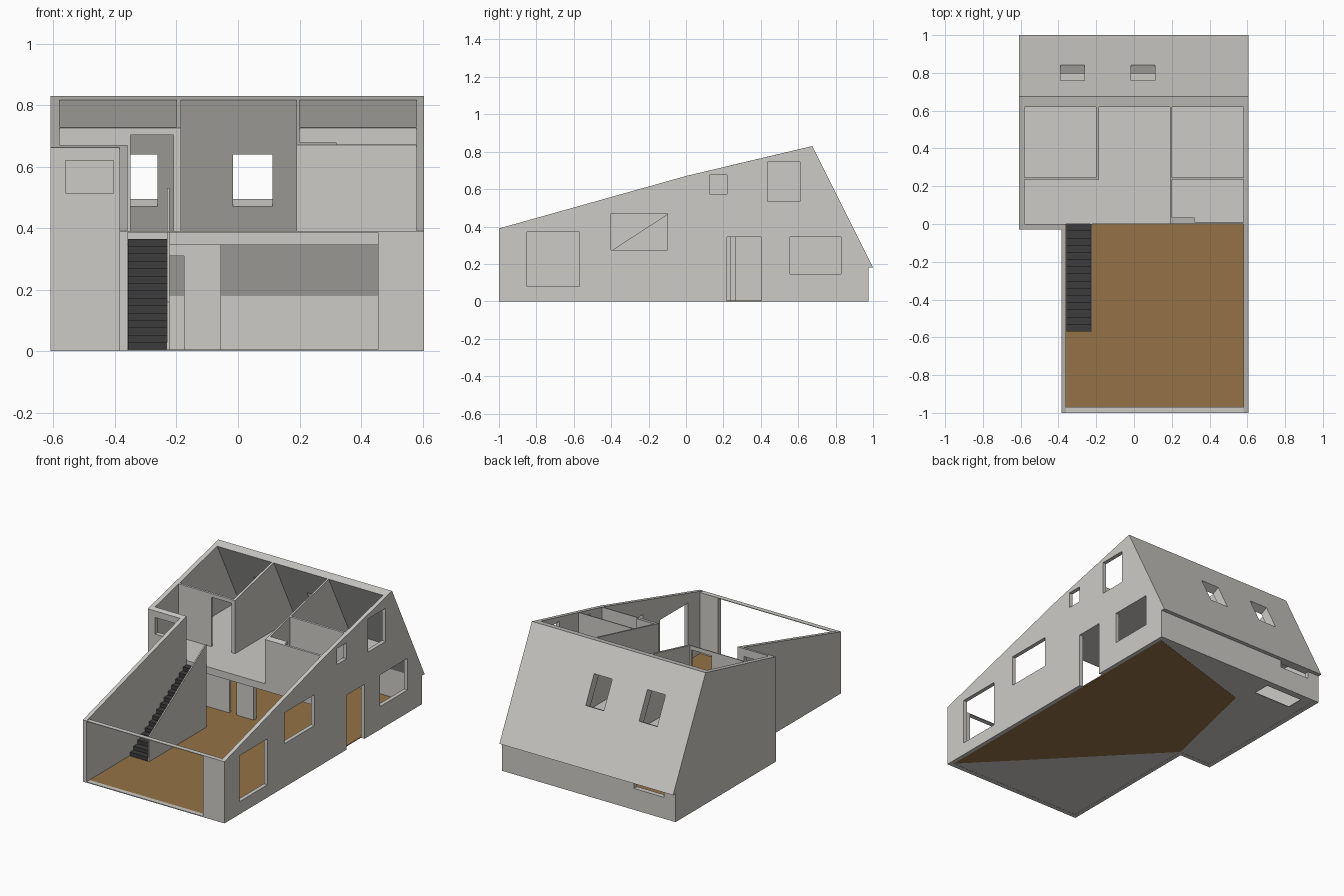
import bpy, bmesh, math
from mathutils import Matrix, Vector

if "Cube" in bpy.data.objects:
    bpy.data.objects.remove(bpy.data.objects["Cube"])


def material(name, rgb):
    m = bpy.data.materials.new(name)
    m.diffuse_color = (*rgb, 1)
    m.use_nodes = True
    m.node_tree.nodes["Principled BSDF"].inputs["Base Color"].default_value = m.diffuse_color
    return m


WALL = material("pale plaster", (0.61, 0.597, 0.565))
WOOD = material("wood floor", (0.30, 0.168, 0.063))
DARK = material("dark stair", (0.045, 0.045, 0.045))


def finish(name, bm, mat):
    bmesh.ops.recalc_face_normals(bm, faces=bm.faces)
    me = bpy.data.meshes.new(name)
    bm.to_mesh(me)
    bm.free()
    me.materials.append(mat)
    ob = bpy.data.objects.new(name, me)
    bpy.context.collection.objects.link(ob)
    return ob


def prism(name, pts, a, b, axis="x", mat=WALL):
    """Extrude a (y,z) profile along x, or an (x,y) plan along z."""
    bm = bmesh.new()
    place = (lambda p, t: (t, p[0], p[1])) if axis == "x" else (lambda p, t: (p[0], p[1], t))
    lo = [bm.verts.new(place(p, a)) for p in pts]
    hi = [bm.verts.new(place(p, b)) for p in pts]
    bm.faces.new(lo)
    bm.faces.new(hi)
    n = len(pts)
    for i in range(n):
        j = (i + 1) % n
        bm.faces.new((lo[i], lo[j], hi[j], hi[i]))
    return finish(name, bm, mat)


def add_box(bm, x0, x1, y0, y1, z0, z1):
    m = Matrix.Translation(((x0 + x1) / 2, (y0 + y1) / 2, (z0 + z1) / 2))
    bmesh.ops.create_cube(bm, size=1, matrix=m @ Matrix.Diagonal((x1 - x0, y1 - y0, z1 - z0, 1)))


def box(name, *dims, mat=WALL):
    bm = bmesh.new()
    add_box(bm, *dims)
    return finish(name, bm, mat)


def cut(ob, cutter):
    cutter.hide_render = True
    cutter.hide_set(True)
    cutter.display_type = "WIRE"
    mod = ob.modifiers.new("openings", "BOOLEAN")
    mod.operation = "DIFFERENCE"
    mod.solver = "EXACT"
    mod.object = cutter


def cut_boxes(ob, name, boxes):
    bm = bmesh.new()
    for b in boxes:
        add_box(bm, *b)
    cut(ob, finish(name, bm, WALL))


def top(y):
    """Height of the wall tops at depth y."""
    if y < -0.97:
        return 0.39
    return 0.67 + 0.28 * y if y < 0 else 0.67 + 0.239 * y


# right wall with windows and door
gable = [(0, 0.67), (0.675, 0.83), (1, 0.18), (0.975, 0.18), (0.975, 0)]
right = prism("right_wall", [(-1, 0), (-1, 0.39), (-0.97, 0.398)] + gable, 0.58, 0.605)
cut_boxes(right, "right_openings", [(0.5, 0.7, *w) for w in (
    (-0.85, -0.57, 0.08, 0.37), (-0.40, -0.10, 0.275, 0.47),
    (0.125, 0.22, 0.575, 0.675), (0.435, 0.61, 0.535, 0.745),
    (0.22, 0.40, -0.1, 0.345), (0.555, 0.83, 0.145, 0.345))])

# left walls, stepping in at the front
prism("left_rear_wall", [(-0.03, 0), (-0.03, top(-0.03))] + gable, -0.61, -0.58)
prism("left_front_wall", [(-1, 0), (-1, 0.39), (-0.97, 0.398), (0, 0.67), (0, 0)], -0.385, -0.36)
step = prism("left_step_wall", [(-0.03, 0), (-0.03, top(-0.03)), (0, 0.67), (0, 0)], -0.58, -0.385)
cut_boxes(step, "step_window", [(-0.56, -0.405, -0.1, 0.1, 0.515, 0.62)])

# front: side panel and thin lintel over the wide opening
box("front_panel", 0.455, 0.58, -1, -0.97, 0, 0.39)
box("front_lintel", -0.36, 0.455, -1, -0.97, 0.386, 0.39)

# rear wall and steep roof slope with two roof windows
roof = prism("rear_roof", [(0.975, 0.18), (1, 0.18), (0.675, 0.83), (0.62, 0.817), (0.944, 0.18)],
             -0.58, 0.58)
bm = bmesh.new()
tilt = Matrix.Rotation(-math.atan2(0.65, 0.325), 4, "X")
for x in (-0.325, 0.048):
    bmesh.ops.create_cube(bm, size=1, matrix=Matrix.Translation((x, 0.7975, 0.577)) @ tilt
                          @ Matrix.Diagonal((0.127, 0.188, 0.3, 1)))
cut(roof, finish("roof_window_cutter", bm, WALL))
rear = box("rear_wall", -0.58, 0.58, 0.944, 0.975, 0, 0.18)
cut_boxes(rear, "rear_window", [(-0.53, -0.32, 0.9, 1.1, 0.135, 0.3)])

# ground floor: pale base, wood on top, wood partly showing below
plan = [(-0.36, -0.97), (0.58, -0.97), (0.58, 0.944), (-0.58, 0.944), (-0.58, 0), (-0.36, 0)]
hole = [(-0.51, -0.25, 0.82, 0.93, -0.1, 0.1)]
base = prism("floor_base", plan, 0.001, 0.003, "z")
wood = prism("wood_floor", plan, 0.003, 0.005, "z", WOOD)
cut_boxes(base, "base_hole", hole)
cut_boxes(wood, "wood_hole", hole)
prism("wood_underside", [(0.58, -0.97), (0.58, 0.94), (-0.2, 0.7), (-0.36, 0)], 0, 0.001, "z", WOOD)
box("front_sill", -0.36, 0.455, -1, -0.97, 0, 0.005)

# upper floor slab, ending against the roof slope
prism("upper_floor", [(0, 0.345), (0, 0.39), (0.837, 0.39), (0.86, 0.345)], -0.58, 0.58)

# upper floor partitions
for name, x0, x1, y0 in (("left_partition", -0.2, -0.185, 0.235), ("right_partition", 0.19, 0.2, 0)):
    prism(name, [(y0, 0.39), (y0, top(y0)), (0.62, 0.817), (0.837, 0.39)], x0, x1)
cross = [(0.235, 0.39), (0.235, top(0.235)), (0.245, top(0.245)), (0.245, 0.39)]
prism("right_cross_wall", cross, 0.2, 0.58)
left_cross = prism("left_cross_wall", cross, -0.58, -0.2)
cut_boxes(left_cross, "bedroom_door", [(-0.35, -0.21, 0.2, 0.3, 0.38, 0.703)])
prism("bathroom_front_wall", [(0, 0.39), (0, 0.67), (0.01, top(0.01)), (0.01, 0.39)], 0.32, 0.58)
prism("bathroom_thick_wall", [(0, 0.39), (0, 0.67), (0.035, top(0.035)), (0.035, 0.39)], 0.2, 0.32)

# ground floor partitions
hall = box("hall_wall", -0.58, -0.16, 0.235, 0.25, 0.005, 0.345)
cut_boxes(hall, "hall_door", [(-0.225, -0.175, 0.2, 0.3, 0, 0.31)])
box("hall_pillar", -0.16, -0.055, 0.235, 0.265, 0.005, 0.345)

# stairs and their guard wall
STEPS, RUN, RISE = 15, 0.57, 0.36
profile = [(0, 0.005)]
for i in range(STEPS):
    y = -RUN + i * RUN / STEPS
    profile[-1:-1] = [(y, 0.005 + i * RISE / STEPS), (y, 0.005 + (i + 1) * RISE / STEPS)]
profile.insert(-1, (0, 0.005 + RISE))
prism("stairs", profile, -0.358, -0.23, mat=DARK)
prism("stair_guard", [(-0.57, 0.005), (-0.57, 0.16), (0, 0.53), (0, 0.005)], -0.23, -0.222)
